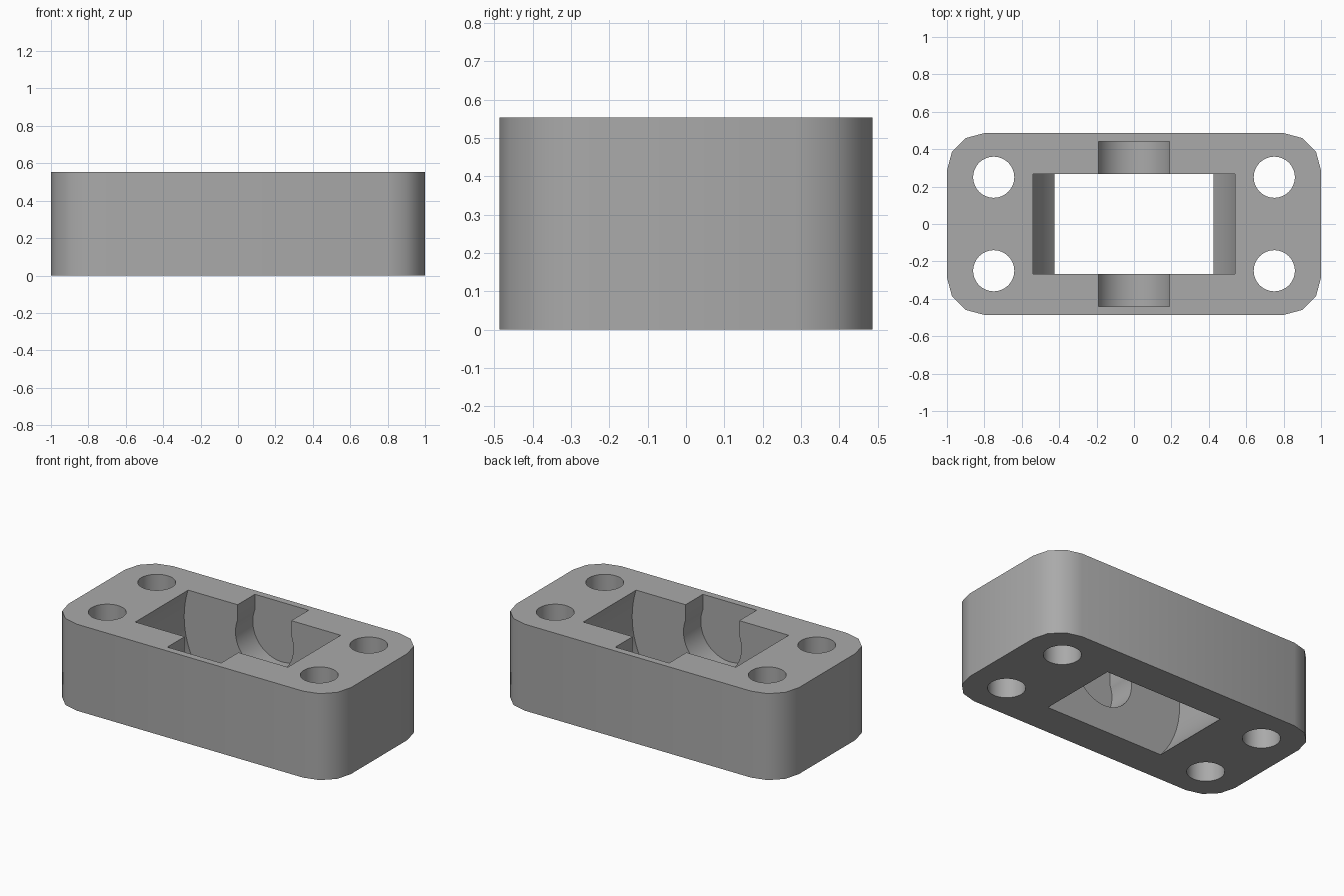
import bpy, bmesh
from math import pi, sin, cos, radians
from mathutils import Matrix, Vector

cube = bpy.data.objects.get("Cube")
if cube:
    bpy.data.objects.remove(cube, do_unlink=True)

HALF_X, HALF_Y, HEIGHT = 1.0, 0.486, 0.553
CORNER = 0.2
AXLE_Z = 0.377

grey = bpy.data.materials.new("grey plastic")
grey.use_nodes = True
colour = (0.4, 0.4, 0.4, 1)
grey.diffuse_color = colour
grey.node_tree.nodes["Principled BSDF"].inputs["Base Color"].default_value = colour


def make_object(name, bm):
    bmesh.ops.recalc_face_normals(bm, faces=bm.faces)
    mesh = bpy.data.meshes.new(name)
    bm.to_mesh(mesh)
    bm.free()
    mesh.materials.append(grey)
    obj = bpy.data.objects.new(name, mesh)
    bpy.context.collection.objects.link(obj)
    return obj


def prism(name, outline, direction):
    """Extrude a closed outline along a direction."""
    bm = bmesh.new()
    face = bm.faces.new([bm.verts.new(p) for p in outline])
    new = bmesh.ops.extrude_face_region(bm, geom=[face])["geom"]
    verts = [v for v in new if isinstance(v, bmesh.types.BMVert)]
    bmesh.ops.translate(bm, verts=verts, vec=Vector(direction))
    return make_object(name, bm)


def cut(target, cutter):
    """Subtract the cutter and remove it."""
    mod = target.modifiers.new("cut", "BOOLEAN")
    mod.operation, mod.solver, mod.object = "DIFFERENCE", "EXACT", cutter
    bpy.context.view_layer.objects.active = target
    bpy.ops.object.modifier_apply(modifier=mod.name)
    bpy.data.objects.remove(cutter, do_unlink=True)


def drum(name, radius, half_width):
    """Cylinder lying along y at axle height."""
    ring = [(radius * cos(2 * pi * i / 64), -half_width,
             AXLE_Z + radius * sin(2 * pi * i / 64)) for i in range(64)]
    return prism(name, ring, (0, 2 * half_width, 0))


# Block with rounded corners
outline = []
for quarter, (sx, sy) in enumerate([(1, 1), (-1, 1), (-1, -1), (1, -1)]):
    for step in range(4):
        a = radians(90 * quarter + 30 * step)
        outline.append((sx * (HALF_X - CORNER) + CORNER * cos(a),
                        sy * (HALF_Y - CORNER) + CORNER * sin(a), 0))
block = prism("wheel_housing", outline, (0, 0, HEIGHT))

# Wheel cavity, open at top and bottom
cut(block, drum("wheel_cutter", 0.568, 0.267))

# Axle seat with a slightly narrower entry slot
cut(block, drum("axle_cutter", 0.205, 0.442))
slot = [(x, -0.442, z) for x, z in
        [(-0.19, AXLE_Z), (0.19, AXLE_Z), (0.19, HEIGHT + 0.1), (-0.19, HEIGHT + 0.1)]]
cut(block, prism("slot_cutter", slot, (0, 0.884, 0)))

# Four screw holes
for x in (-0.75, 0.75):
    for y in (-0.25, 0.25):
        ring = [(x + 0.11 * cos(2 * pi * i / 48), y + 0.11 * sin(2 * pi * i / 48), -0.1)
                for i in range(48)]
        cut(block, prism("hole_cutter", ring, (0, 0, HEIGHT + 0.2)))

# Smooth the curved walls, keep the rims crisp
bpy.ops.object.select_all(action="DESELECT")
block.select_set(True)
bpy.context.view_layer.objects.active = block
bpy.ops.object.shade_smooth_by_angle(angle=radians(35))
